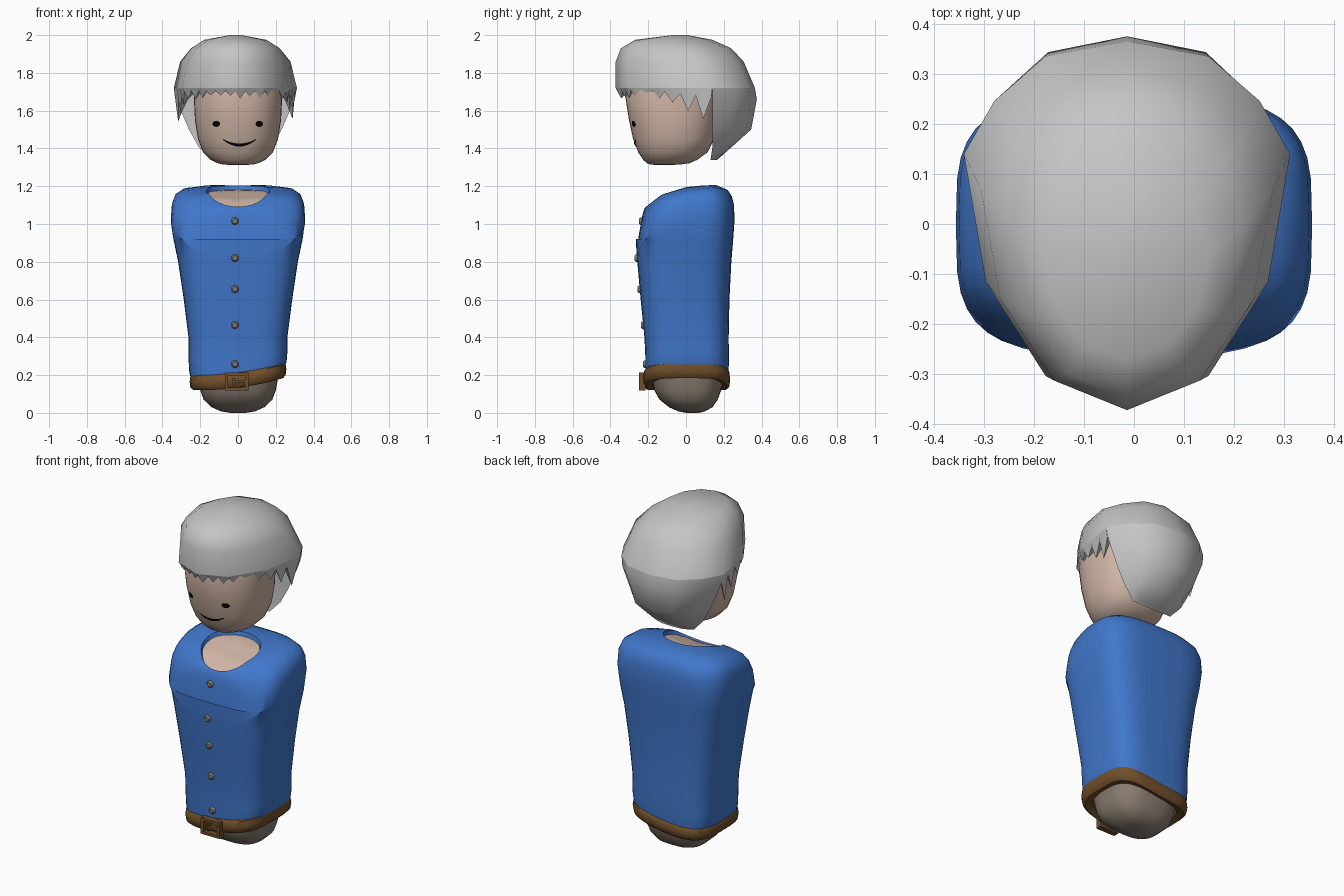
import bpy, math, random
from mathutils import Vector
from mathutils.bvhtree import BVHTree

if "Cube" in bpy.data.objects:
    bpy.data.objects.remove(bpy.data.objects["Cube"])

random.seed(4)


def material(name, srgb):
    m = bpy.data.materials.new(name)
    m.diffuse_color = [(c / 255) ** 2.2 for c in srgb] + [1]
    m.use_nodes = True
    m.node_tree.nodes["Principled BSDF"].inputs["Base Color"].default_value = m.diffuse_color
    return m


SKIN = material("skin", (206, 179, 163))
BLUE = material("blue cloth", (66, 118, 202))
BROWN = material("brown leather", (112, 80, 46))
TAUPE = material("taupe cloth", (138, 125, 114))
HAIR = material("grey hair", (196, 196, 196))
BUTTON = material("button grey", (128, 120, 112))
BLACK = material("black", (8, 8, 8))


def make(name, verts, faces, mat, angle=45):
    me = bpy.data.meshes.new(name)
    me.from_pydata([tuple(v) for v in verts], [], faces)
    me.materials.append(mat)
    ob = bpy.data.objects.new(name, me)
    bpy.context.collection.objects.link(ob)
    bpy.ops.object.select_all(action='DESELECT')
    ob.select_set(True)
    bpy.context.view_layer.objects.active = ob
    bpy.ops.object.shade_smooth_by_angle(angle=math.radians(angle))
    return ob


def ring(z, hx, yf, yb, n=2.0, seg=40, zfun=None):
    """Rounded cross-section; zfun(x, y, z) bends it out of its plane."""
    pts = []
    for i in range(seg):
        a = 2 * math.pi * i / seg
        c, s = math.cos(a), math.sin(a)
        x = hx * math.copysign(abs(c) ** (2 / n), c)
        y = (yf + yb) / 2 + (yb - yf) / 2 * math.copysign(abs(s) ** (2 / n), s)
        pts.append(Vector((x, y, zfun(x, y, z) if zfun else z)))
    return pts


def loft(name, rings, mat, start=False, end=False, loop=False, angle=45):
    n = len(rings[0])
    verts = [p for r in rings for p in r]
    faces = []
    for k in range(len(rings) if loop else len(rings) - 1):
        a, b = k * n, (k + 1) % len(rings) * n
        faces += [(a + i, a + (i + 1) % n, b + (i + 1) % n, b + i) for i in range(n)]
    if start:
        faces.append(tuple(reversed(range(n))))
    if end:
        faces.append(tuple(range(len(verts) - n, len(verts))))
    return make(name, verts, faces, mat, angle)


def belt_z(x):
    return 0.175 + 0.13 * x + 0.35 * x * x


def shoulder_z(y):
    """Height of the sloping shoulder line."""
    pts = [(-.27, .99), (-.25, 1.03), (-.22, 1.085), (-.13, 1.155), (0, 1.195), (.15, 1.21), (.26, 1.19)]
    for (y0, z0), (y1, z1) in zip(pts, pts[1:]):
        if y <= y1:
            return z0 + (z1 - z0) * (y - y0) / (y1 - y0)
    return 1.19


def hem(x, y, z):
    w = max(0, min(1, (0.42 - z) / 0.2))
    return z + w * (belt_z(x) - 0.19)


def drop(x, y, z):
    return shoulder_z(y) - z


# Shirt with sloping shoulders and an open neck
rings = [ring(z, hx, f, b, 3.6, 40, hem) for z, hx, f, b in [
    (.19, .245, -.21, .222), (.24, .258, -.215, .226), (.3, .262, -.215, .227), (.4, .262, -.22, .226),
    (.6, .287, -.24, .23), (.8, .317, -.258, .24), (.92, .342, -.265, .25)]]
rings += [ring(d, hx, f, b, n, 40, drop) for d, hx, f, b, n in [
    (.17, .356, -.262, .257, 3.6), (.09, .35, -.25, .254, 3.5), (.045, .333, -.238, .242, 3.3),
    (.017, .295, -.23, .22, 3), (.003, .22, -.222, .165, 2.5), (0, .168, -.212, .08, 2),
    (.03, .16, -.2, .07, 2)]]
shirt = loft("shirt", rings, BLUE, angle=60)
loft("neck_skin", [ring(d, .168 * s, -.065 - .14 * s, -.065 + .14 * s, 2, 40, drop)
                   for d, s in [(.022, 1), (.02, .7), (.025, .35), (.027, .05)]], SKIN, end=True)

# Hips
loft("hips", [ring(z, hx, f, b, 2.7, 32) for z, hx, f, b in [
    (0, .04, .0, .07), (.008, .09, -.04, .1), (.03, .14, -.09, .14), (.07, .182, -.14, .168),
    (.12, .2, -.168, .186), (.2, .215, -.185, .205)]], TAUPE, start=True, end=True, angle=60)

# Belt
loft("belt", [ring(dz, .25 + o, -.222 - o, .228 + o, 3.6, 40, lambda x, y, z: belt_z(x) + z)
              for dz, o in [(-.03, -.045), (-.042, -.012), (-.03, .002), (0, .006),
                            (.03, .002), (.042, -.012), (.03, -.045)]], BROWN, loop=True)


def bar(name, x0, x1, z0, z1, y0, y1):
    v = [(x, y, z) for x in (x0, x1) for y in (y0, y1) for z in (z0, z1)]
    make(name, v, [(0, 1, 3, 2), (4, 6, 7, 5), (0, 4, 5, 1), (2, 3, 7, 6), (0, 2, 6, 4), (1, 5, 7, 3)],
         BROWN, 30)


# Buckle frame and prong
for i, (x0, x1, z0, z1) in enumerate([(-.07, -.052, .118, .213), (.037, .055, .118, .213),
                                      (-.07, .055, .118, .134), (-.07, .055, .197, .213),
                                      (-.03, .04, .16, .174), (-.03, -.018, .145, .186)]):
    bar("buckle_bar_%d" % (i + 1), x0, x1, z0, z1, -.25, -.215)

# Head
head = loft("head", [ring(z, hx, f, b, 2.25, 40) for z, hx, f, b in [
    (1.312, .03, -.15, -.09), (1.315, .08, -.19, -.03), (1.322, .108, -.207, .02), (1.34, .145, -.227, .06),
    (1.38, .185, -.253, .115), (1.45, .212, -.28, .15), (1.55, .228, -.302, .165),
    (1.68, .234, -.322, .17), (1.79, .215, -.3, .15), (1.86, .13, -.2, .07)]],
    SKIN, start=True, end=True, angle=70)


def tree(ob):
    return BVHTree.FromPolygons([v.co for v in ob.data.vertices],
                                [p.vertices[:] for p in ob.data.polygons])


head_tree, shirt_tree = tree(head), tree(shirt)


def on_front(t, x, z, lift=.004):
    hit = t.ray_cast(Vector((x, -2, z)), Vector((0, 1, 0)))[0]
    return Vector((x, hit.y - lift, z))


# Eyes
for side, cx in (("left", -.115), ("right", .113)):
    outline = [on_front(head_tree, cx + .02 * math.cos(a), 1.53 + .016 * math.sin(a))
               for a in [i * math.pi / 8 for i in range(16)]]
    make(side + "_eye", outline, [tuple(range(16))], BLACK)

# Smile, tapering to its ends
verts = []
for i in range(17):
    t = i / 8 - 1
    z, w = 1.418 + .03 * t * t, .002 + .006 * (1 - t * t)
    verts += [on_front(head_tree, .008 + .088 * t, z - w), on_front(head_tree, .008 + .088 * t, z + w)]
make("smile", verts, [(2 * i, 2 * i + 2, 2 * i + 3, 2 * i + 1) for i in range(16)], BLACK)

# Shirt buttons
for i, z in enumerate((1.015, .82, .655, .465, .258)):
    p = on_front(shirt_tree, -.016, z, 0)
    rows = [[p + Vector((r * math.cos(a), y, r * math.sin(a)))
             for a in [k * math.pi / 6 for k in range(12)]]
            for r, y in [(.02, .01), (.02, -.006), (.013, -.013)]]
    loft("button_%d" % (i + 1), rows, BUTTON, end=True)


# Hair: twelve-sided, egg-shaped rings around a movable centre
def hair_ring(z, hx, c, f, b, count=12):
    pts = []
    for i in range(count):
        a = i * math.pi / 6
        s = math.sin(a)
        k = .94 if .4 < s < .6 else 1
        pts.append(Vector((hx * math.cos(a) * k - .014, c + s * k * (b - c if s > 0 else c - f), z)))
    return pts


crown = [hair_ring(*r) for r in [
    (2.0, .03, -.03, -.07, .01), (1.975, .165, -.06, -.27, .14), (1.93, .235, 0, -.345, .24),
    (1.86, .292, .07, -.372, .305), (1.72, .326, .14, -.372, .365)]]
loft("hair_crown", crown[::-1], HAIR, end=True, angle=60)

# Back hair tapering to the nape, closed at its front and underneath
back = [crown[-1][:7]] + [hair_ring(*r, 7) for r in [
    (1.66, .315, .14, 0, .375), (1.5, .245, .14, 0, .345), (1.41, .195, .14, 0, .245), (1.34, .13, .13, 0, .165)]]
loft("hair_back", back[::-1], HAIR, start=True, angle=50)

# Jagged fringe hanging from the front half of the crown
edge = crown[-1][6:] + [crown[-1][0]]
teeth, verts, faces = 18, [], []
for i in range(2 * teeth + 1):
    t = i / (2 * teeth) * 6
    k = min(int(t), 5)
    p = edge[k].lerp(edge[k + 1], t - k)
    side = max(0, p.y + .15)
    tip = 1.672 + random.uniform(-.012, .012) - .5 * side if i % 2 else 1.705 - .12 * side
    mid = Vector((-.01, -.02, 0))
    low = mid + (p - mid) * (.95 if i % 2 else .96)
    inner = mid + (p - mid) * .72
    verts += [p, (low.x, low.y, tip), (inner.x, inner.y, 1.74)]
for i in range(2 * teeth):
    a, b = 3 * i, 3 * i + 3
    faces += [(a, a + 1, b + 1, b), (a + 1, a + 2, b + 2, b + 1)]
make("hair_fringe", verts, faces, HAIR, 40)
